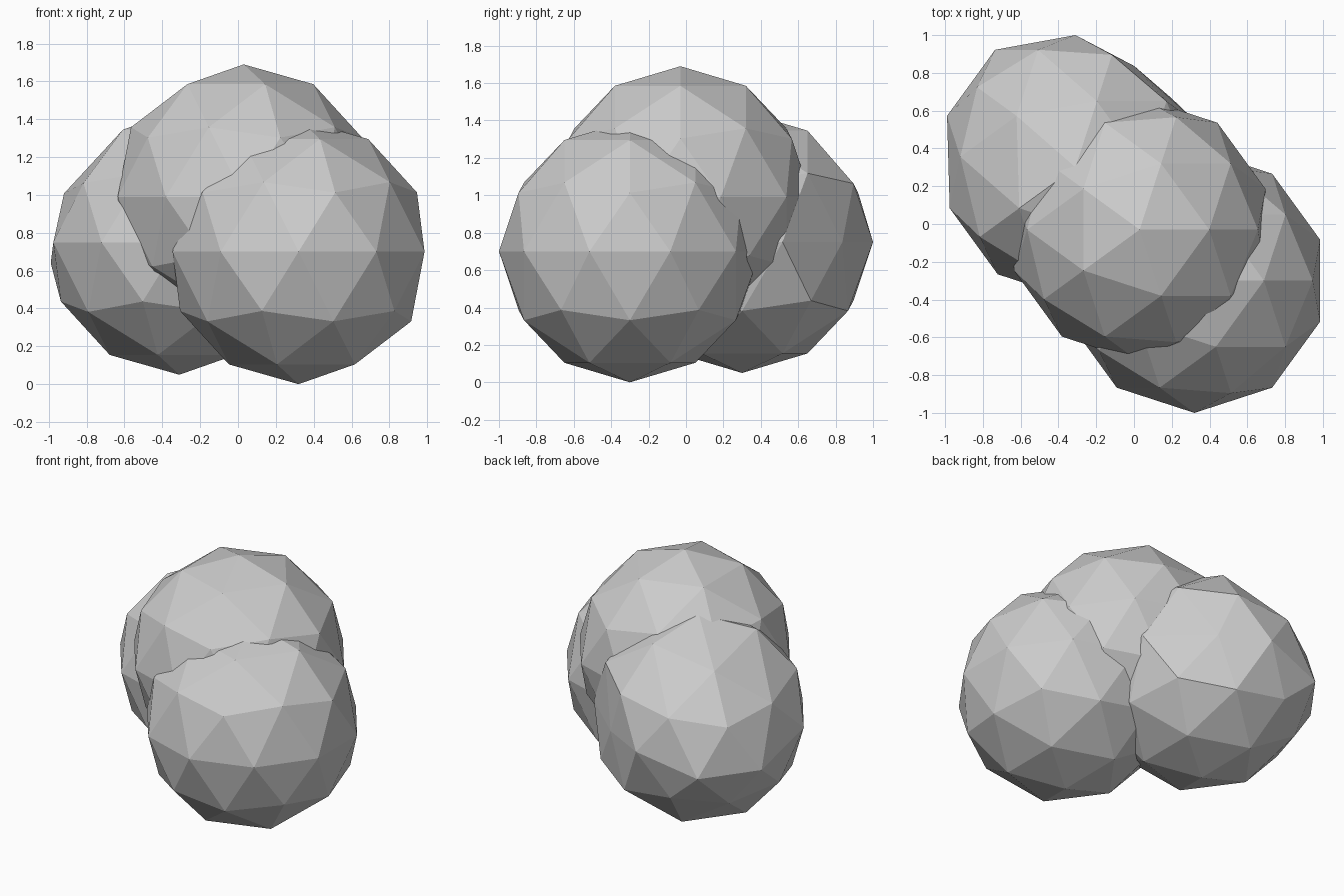
import bpy
from mathutils import Vector

if "Cube" in bpy.data.objects:
    bpy.data.objects.remove(bpy.data.objects["Cube"])

R = 0.7


def lobe(name, centre):
    """Flat-shaded low-poly ball, one lobe of the cluster."""
    bpy.ops.mesh.primitive_ico_sphere_add(subdivisions=2, radius=R, location=centre)
    ob = bpy.context.object
    ob.name = name
    return ob


def nudge(ob, direction, reach, shift):
    """Move the vertices close to a direction on the ball."""
    target = Vector(direction) * R
    picked = [v for v in ob.data.vertices if (v.co - target).length < reach * R]
    for v in picked:
        v.co += Vector(shift)


# Three overlapping lobes: low front, low back, and top
lobe("front_lobe", (0.32, -0.30, 0.70))
back = lobe("back_lobe", (-0.31, 0.30, 0.75))
lobe("top_lobe", (0.03, -0.03, 0.99))

# Back lobe is slightly misshapen: a sagging patch and a small dent
nudge(back, (-0.724, 0.526, 0.447), 0.6, (-0.014, 0.056, -0.11))
nudge(back, (0.588, 0.809, 0.0), 0.1, (-0.10, -0.03, 0.0))
